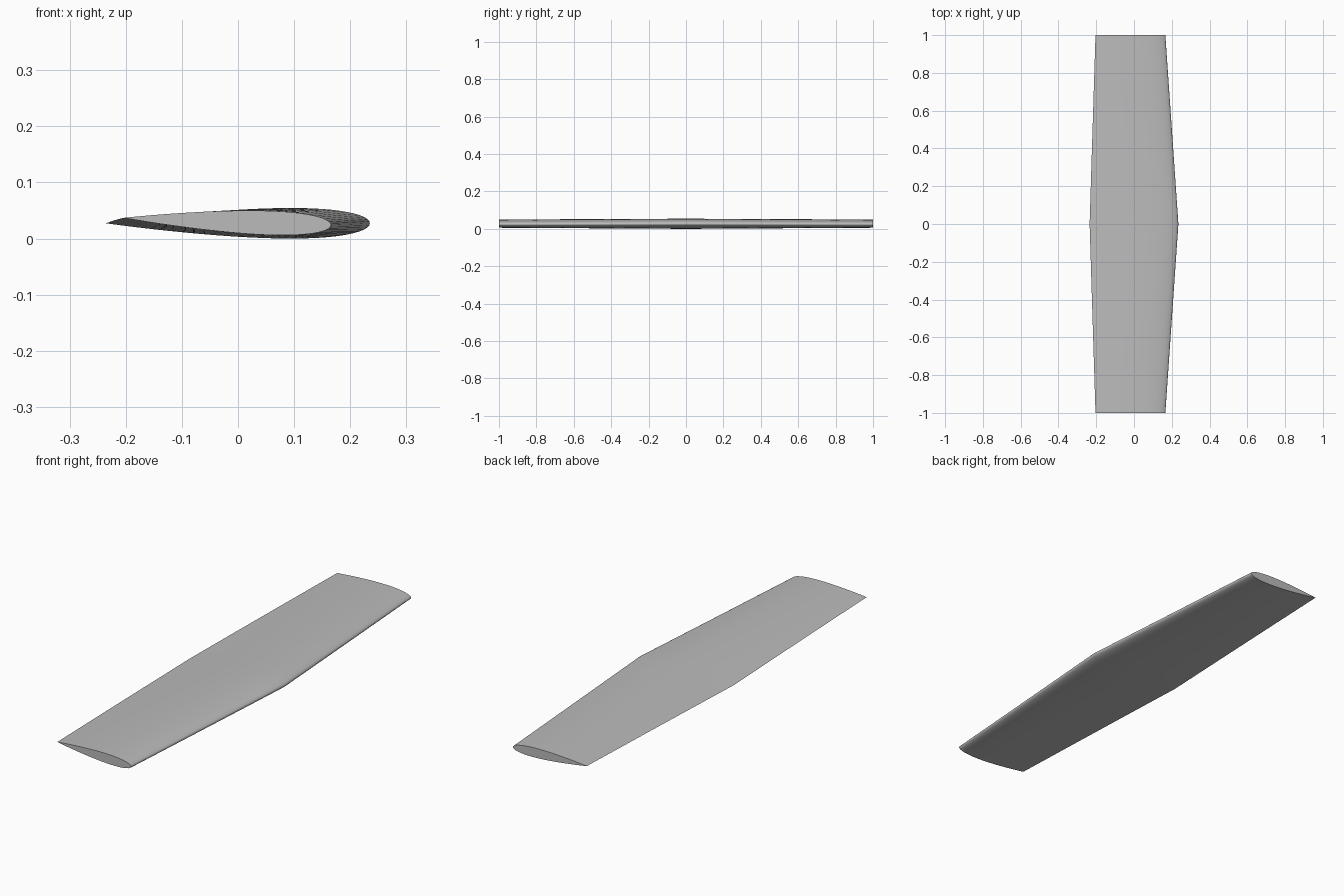
import bpy, bmesh, math

cube = bpy.data.objects.get("Cube")
if cube:
    bpy.data.objects.remove(cube, do_unlink=True)

THICKNESS = 0.116        # relative to chord
ROOT_CHORD, TIP_CHORD = 0.47, 0.37
ROOT_AXIS, TIP_AXIS = 0.1175, 0.0735   # x of the quarter-chord line
TIP_TWIST = math.radians(2)
AXIS_HEIGHT = 0.0273
STEPS, STATIONS = 32, 10

grey = bpy.data.materials.new("wing grey")
grey.use_nodes = True
colour = (0.5, 0.5, 0.5, 1)
grey.diffuse_color = colour
grey.node_tree.nodes["Principled BSDF"].inputs["Base Color"].default_value = colour


def half_thickness(s):
    """Symmetric airfoil half thickness with a closed trailing edge."""
    return 5 * THICKNESS * (0.2969 * math.sqrt(s) - 0.126 * s - 0.3516 * s**2
                            + 0.2843 * s**3 - 0.1036 * s**4)


# Airfoil outline: trailing edge, over the top, round the nose, back underneath
outline = []
for i in range(2 * STEPS):
    angle = math.pi * i / STEPS
    s = (1 + math.cos(angle)) / 2
    side = 1 if i <= STEPS else -1
    outline.append((s, side * half_thickness(s) if i else 0.0))


def section(bm, y):
    """Add one tapered, swept and twisted airfoil at span position y."""
    t = abs(y)
    chord = ROOT_CHORD + (TIP_CHORD - ROOT_CHORD) * t
    axis = ROOT_AXIS + (TIP_AXIS - ROOT_AXIS) * t
    c, n = math.cos(TIP_TWIST * t), math.sin(TIP_TWIST * t)
    ring = []
    for s, h in outline:
        u, v = (0.25 - s) * chord, h * chord
        ring.append(bm.verts.new((axis + u * c + v * n, y,
                                  AXIS_HEIGHT - u * n + v * c)))
    return ring


# Loft the skin from tip to tip and close both ends
bm = bmesh.new()
rings = [section(bm, k / STATIONS) for k in range(-STATIONS, STATIONS + 1)]
for a, b in zip(rings, rings[1:]):
    for i in range(len(a)):
        j = (i + 1) % len(a)
        bm.faces.new((a[i], a[j], b[j], b[i]))
bm.faces.new(rings[0])
bm.faces.new(rings[-1])
bmesh.ops.recalc_face_normals(bm, faces=bm.faces)

mesh = bpy.data.meshes.new("wing")
bm.to_mesh(mesh)
bm.free()
mesh.materials.append(grey)
wing = bpy.data.objects.new("wing", mesh)
bpy.context.collection.objects.link(wing)

# Smooth skin with crisp tips and trailing edge
bpy.ops.object.select_all(action='DESELECT')
wing.select_set(True)
bpy.context.view_layer.objects.active = wing
bpy.ops.object.shade_smooth_by_angle(angle=math.radians(40))
